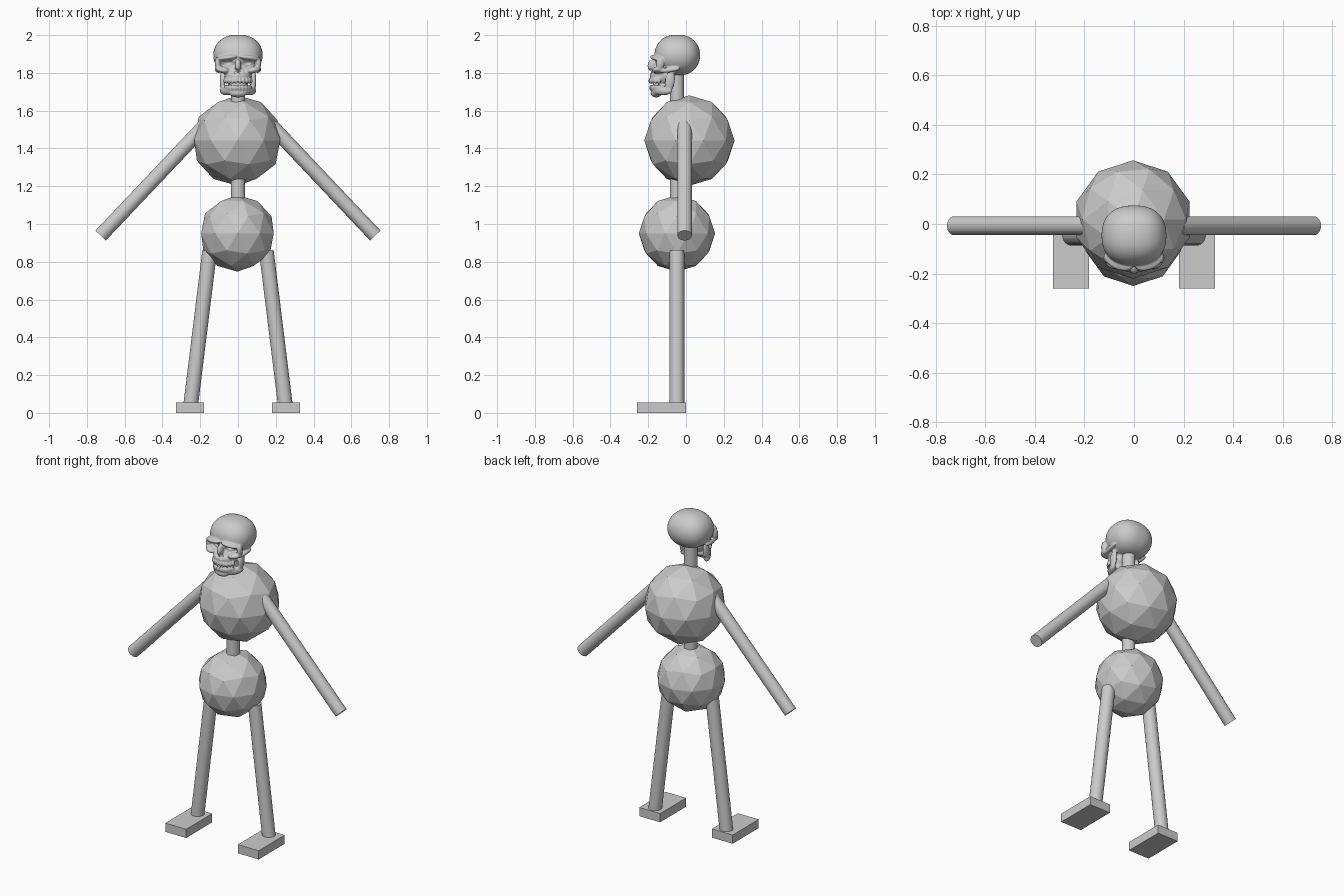
import bpy, bmesh
from math import sin, cos, radians, copysign
from mathutils import Matrix, Vector, Euler

if "Cube" in bpy.data.objects:
    bpy.data.objects.remove(bpy.data.objects["Cube"])


def finish(name, bm, smooth=False):
    me = bpy.data.meshes.new(name)
    bm.to_mesh(me)
    bm.free()
    for p in me.polygons:
        p.use_smooth = smooth
    ob = bpy.data.objects.new(name, me)
    bpy.context.collection.objects.link(ob)
    return ob


def rod(name, a, b, r, sides=32):
    a, b = Vector(a), Vector(b)
    d = b - a
    m = Matrix.Translation((a + b) / 2) @ d.to_track_quat('Z', 'Y').to_matrix().to_4x4()
    bm = bmesh.new()
    bmesh.ops.create_cone(bm, cap_ends=True, segments=sides, radius1=r, radius2=r,
                          depth=d.length, matrix=m)
    return finish(name, bm)


def faceted_ball(name, loc, r):
    bm = bmesh.new()
    bmesh.ops.create_icosphere(bm, subdivisions=2, radius=r, matrix=Matrix.Translation(loc))
    return finish(name, bm)


def blob(bm, loc, radii, rot=(0, 0, 0), square=1.0, seg=24):
    """Ellipsoid; square < 1 makes its plan outline boxier."""
    m = (Matrix.Translation(loc) @ Euler([radians(a) for a in rot]).to_matrix().to_4x4()
         @ Matrix.Diagonal((*radii, 1)))
    verts = bmesh.ops.create_uvsphere(bm, u_segments=seg, v_segments=seg // 2, radius=1)['verts']
    for v in verts:
        x, y, z = v.co
        v.co = m @ Vector((copysign(abs(x) ** square, x), copysign(abs(y) ** square, y), z))


def pair(bm, loc, radii, rot=(0, 0, 0)):
    for s in (-1, 1):
        blob(bm, (s * loc[0], loc[1], loc[2]), radii, (rot[0], s * rot[1], s * rot[2]))


# Torso
faceted_ball("chest", (-0.004, 0.018, 1.442), 0.239)
faceted_ball("pelvis", (-0.003, -0.048, 0.95), 0.202)
rod("spine", (0, -0.048, 1.0), (0, -0.048, 1.79), 0.038)

# Limbs and feet
for s, side in ((-1, "right"), (1, "left")):
    rod(side + "_arm", (s * 0.177, -0.007, 1.52), (s * 0.727, -0.007, 0.939), 0.038)
    rod(side + "_leg", (s * 0.15, -0.048, 0.857), (s * 0.25, -0.048, 0.045), 0.039)
    bm = bmesh.new()
    bmesh.ops.create_cube(bm, size=1, matrix=Matrix.Translation((s * 0.254, -0.13, 0.0275))
                          @ Matrix.Diagonal((0.146, 0.26, 0.055, 1)))
    finish(side + "_foot", bm)

# Skull: overlapping masses fused by remeshing
bm = bmesh.new()
blob(bm, (0, -0.046, 1.894), (0.131, 0.121, 0.108), square=0.85, seg=48)   # cranium
blob(bm, (0, -0.115, 1.79), (0.072, 0.06, 0.07))                           # face core
blob(bm, (0, -0.14, 1.785), (0.066, 0.052, 0.035))                         # upper jaw
blob(bm, (0, -0.176, 1.84), (0.017, 0.028, 0.034), (-15, 0, 0))            # nose bridge
blob(bm, (0, -0.158, 1.693), (0.048, 0.03, 0.023))                         # chin
blob(bm, (0, -0.125, 1.725), (0.06, 0.05, 0.03))                           # mouth core
pair(bm, (0.058, -0.156, 1.88), (0.058, 0.03, 0.015), (0, 8, 18))          # brow ridges
pair(bm, (0.108, -0.137, 1.85), (0.015, 0.022, 0.034))                     # outer eye rims
pair(bm, (0.08, -0.147, 1.816), (0.04, 0.035, 0.018), (0, -10, 25))        # cheekbones
pair(bm, (0.108, -0.09, 1.815), (0.014, 0.06, 0.013), (8, 0, -8))          # cheek arches
pair(bm, (0.082, -0.085, 1.757), (0.015, 0.026, 0.058), (-8, 0, 0))        # jaw branches
pair(bm, (0.06, -0.125, 1.705), (0.022, 0.06, 0.024), (0, 0, -31))         # jaw bodies
for i in range(10):                                                        # teeth
    a = radians(-67.5 + 15 * i)
    for z, r in ((1.758, 0.075), (1.722, 0.07)):
        blob(bm, (r * sin(a), -0.115 - r * cos(a), z), (0.0085, 0.011, 0.017), seg=12)
skull = finish("skull", bm, True)

# Cutters for eye sockets, nose opening, cheek hollows and mouth line
bm = bmesh.new()
pair(bm, (0.062, -0.195, 1.852), (0.04, 0.058, 0.021), (0, 8, 15))
pair(bm, (0.012, -0.2, 1.806), (0.011, 0.035, 0.017), (0, -15, 0))
pair(bm, (0.108, -0.13, 1.767), (0.026, 0.035, 0.026))
blob(bm, (0, -0.13, 1.74), (0.085, 0.075, 0.004))
cutter = finish("skull_cutter", bm)
cutter.hide_render = True


def fuse():
    m = skull.modifiers.new("fuse", 'REMESH')
    m.mode = 'VOXEL'
    m.voxel_size = 0.004
    m.use_smooth_shade = True


fuse()
cut = skull.modifiers.new("hollows", 'BOOLEAN')
cut.operation = 'DIFFERENCE'
cut.object = cutter
fuse()
soft = skull.modifiers.new("soften", 'SMOOTH')
soft.factor = 0.5
soft.iterations = 4
